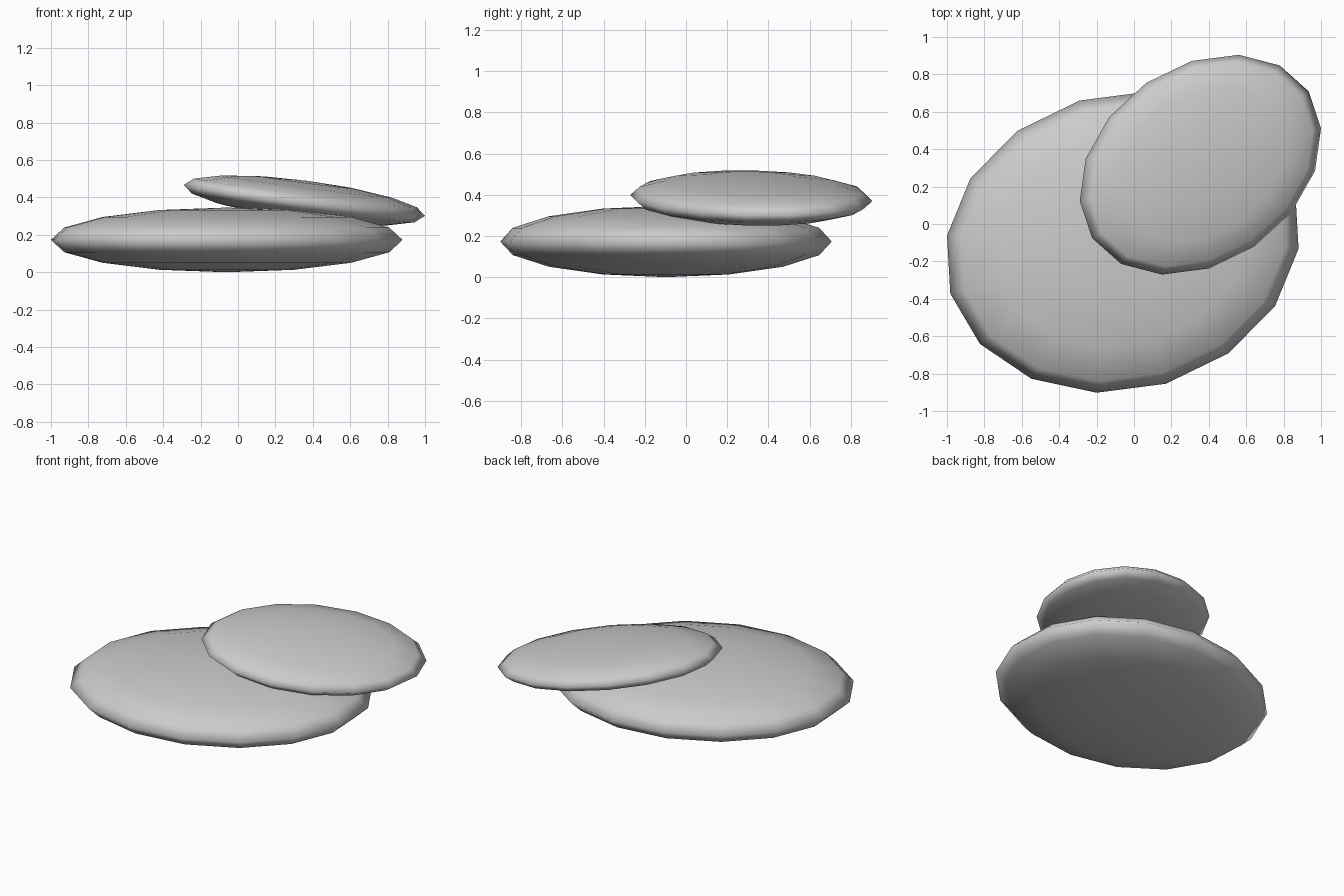
import bpy
from mathutils import Matrix, Vector

if "Cube" in bpy.data.objects:
    bpy.data.objects.remove(bpy.data.objects["Cube"])


def pebble(name, centre, a, b, c):
    """Flattened 16 x 8 sphere whose three half-axes are the vectors a, b, c."""
    bpy.ops.mesh.primitive_uv_sphere_add(segments=16, ring_count=8, radius=1)
    ob = bpy.context.object
    ob.name = name
    axes = Matrix((a, b, c)).transposed().to_4x4()
    ob.data.transform(axes)
    ob.location = Vector(centre)
    bpy.ops.object.shade_smooth()
    return ob


# large flat stone resting on the ground
pebble("lower_stone", (-0.06, -0.097, 0.173),
       (0.94, -0.035, 0), (0.14, 0.805, 0), (0, 0, 0.173))

# smaller stone on top, tilted down to the right
pebble("upper_stone", (0.355, 0.317, 0.384),
       (0.645, 0.195, -0.083), (-0.045, 0.555, 0.018), (0.014, -0.002, 0.105))
